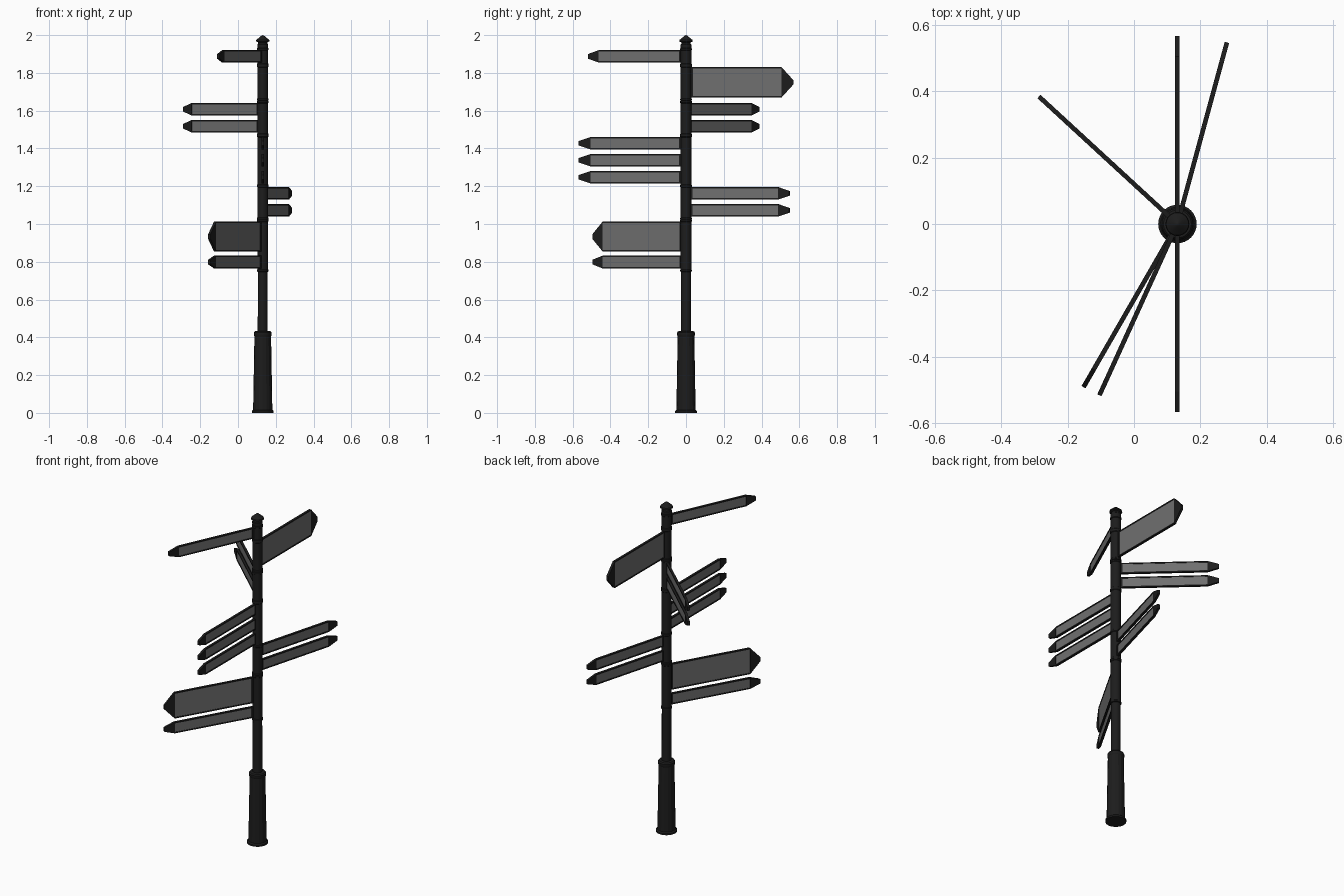
import bpy, bmesh, math

if "Cube" in bpy.data.objects:
    bpy.data.objects.remove(bpy.data.objects["Cube"])

PX = 0.131          # pole offset in x
REACH = 0.568       # pole axis to sign tip


def material(name, v):
    m = bpy.data.materials.new(name)
    m.diffuse_color = (v, v, v, 1)
    m.use_nodes = True
    m.node_tree.nodes["Principled BSDF"].inputs["Base Color"].default_value = m.diffuse_color
    return m


BLACK = material("black_paint", 0.012)
GREY = material("panel_grey", 0.16)


def add_mesh(name, bm, mat):
    bmesh.ops.recalc_face_normals(bm, faces=bm.faces)
    me = bpy.data.meshes.new(name)
    bm.to_mesh(me)
    bm.free()
    me.materials.append(mat)
    ob = bpy.data.objects.new(name, me)
    bpy.context.collection.objects.link(ob)
    return ob


def lathe(name, profile, sides, smooth=True):
    """Closed turned solid around the pole axis from (radius, z) points."""
    bm = bmesh.new()
    rings = []
    for r, z in profile:
        rings.append([bm.verts.new((r * math.cos(2 * math.pi * i / sides),
                                    r * math.sin(2 * math.pi * i / sides), z))
                      for i in range(sides)])
    for a, b in zip(rings, rings[1:]):
        for i in range(sides):
            j = (i + 1) % sides
            bm.faces.new((a[i], a[j], b[j], b[i]))
    bm.faces.new(rings[0])
    bm.faces.new(rings[-1])
    ob = add_mesh(name, bm, BLACK)
    ob.location.x = PX
    if smooth:
        bpy.context.view_layer.objects.active = ob
        ob.select_set(True)
        bpy.ops.object.shade_smooth_by_angle(angle=math.radians(35))
        ob.select_set(False)
    return ob


def plate(name, outline, thick, angle, mat):
    """Vertical plate: (distance, z) outline extruded across its thickness."""
    bm = bmesh.new()
    f = bm.faces.new([bm.verts.new((d, -thick / 2, z)) for d, z in outline])
    ext = bmesh.ops.extrude_face_region(bm, geom=[f])
    verts = [g for g in ext["geom"] if isinstance(g, bmesh.types.BMVert)]
    bmesh.ops.translate(bm, verts=verts, vec=(0, thick, 0))
    ob = add_mesh(name, bm, mat)
    ob.location.x = PX
    ob.rotation_euler.z = angle


def sign(name, z0, z1, angle):
    body, rim = 0.506, 0.007
    mid, blunt = (z0 + z1) / 2, 0.012
    # grey panel
    plate(name + "_panel", [(0.03, z0 + rim), (body, z0 + rim),
                            (body, z1 - rim), (0.03, z1 - rim)], 0.009, angle, GREY)
    # frame rails, bracket and pointed end
    for part, a, b in (("bottom_rail", z0, z0 + rim), ("top_rail", z1 - rim, z1)):
        plate(name + "_" + part, [(0.02, a), (body, a), (body, b), (0.02, b)],
              0.014, angle, BLACK)
    plate(name + "_bracket", [(0.015, z0), (0.037, z0), (0.037, z1), (0.015, z1)],
          0.014, angle, BLACK)
    plate(name + "_point", [(body, z0), (REACH, mid - blunt), (REACH, mid + blunt),
                            (body, z1)], 0.014, angle, BLACK)


# base column with foot and collar
lathe("foot", [(0.058, 0), (0.058, 0.010), (0.051, 0.016)], 32)
lathe("base_column", [(0.051, 0.012), (0.044, 0.41)], 16, False)
lathe("base_collar", [(0.044, 0.405), (0.047, 0.41), (0.047, 0.425),
                      (0.042, 0.432), (0.027, 0.434)], 32)
# shaft
lathe("shaft", [(0.0265, 0.42), (0.0255, 1.95)], 24)
# finial
lathe("finial", [(0.027, 1.93), (0.029, 1.935), (0.029, 1.95), (0.025, 1.953),
                 (0.025, 1.962), (0.036, 1.967), (0.034, 1.975), (0.018, 1.988),
                 (0.007, 1.997), (0.001, 2.0)], 24)

# sign groups: tip direction (dx, dy) and the z range of each sign
groups = [
    ("top_sign", (-0.235, -0.516), [(1.855, 1.92)]),
    ("large_upper_sign", (0, 1), [(1.67, 1.83)]),
    ("left_back_sign", (-0.416, 0.383), [(1.575, 1.64), (1.485, 1.55)]),
    ("front_sign", (0, -1), [(1.395, 1.46), (1.305, 1.37), (1.215, 1.28)]),
    ("right_back_sign", (0.15, 0.55), [(1.13, 1.195), (1.04, 1.105)]),
    ("lower_sign", (-0.282, -0.49), [(0.855, 1.012), (0.765, 0.832)]),
]
for name, (dx, dy), spans in groups:
    for n, (z0, z1) in enumerate(spans, 1):
        sign(f"{name}_{n}", z0, z1, math.atan2(dy, dx))
    # sleeve around the pole with a raised ring at each end
    lo, hi = spans[-1][0] - 0.018, spans[0][1] + 0.012
    lathe(name + "_sleeve", [(0.026, lo), (0.031, lo + 0.002), (0.031, lo + 0.010),
                             (0.028, lo + 0.013), (0.028, hi - 0.013),
                             (0.031, hi - 0.010), (0.031, hi - 0.002), (0.026, hi)], 24)
